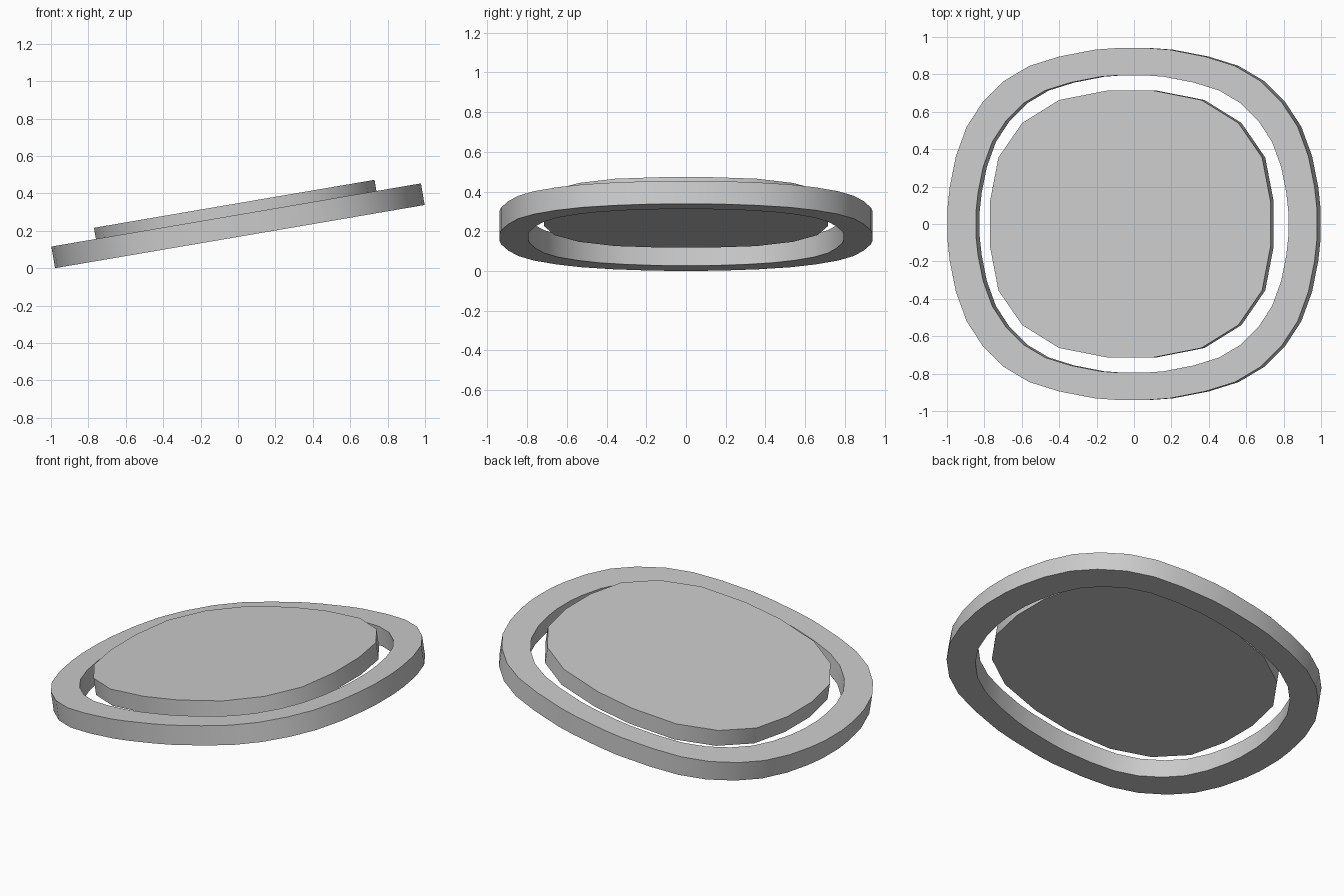
import bpy, bmesh, math

if "Cube" in bpy.data.objects:
    bpy.data.objects.remove(bpy.data.objects["Cube"])

TILT = math.radians(9.7)
STRETCH = 1 / math.cos(TILT)   # plan measurements -> in-plane lengths
CENTRE_Z = 0.227


def outline(quadrant):
    """Mirror one quadrant (from +x towards +y) into a closed loop."""
    half = quadrant + [(-x, y) for x, y in reversed(quadrant)]
    loop = half + [(x, -y) for x, y in reversed(half)]
    return [(x * STRETCH, y) for x, y in loop]


def finish(name, bm):
    bmesh.ops.recalc_face_normals(bm, faces=bm.faces)
    mesh = bpy.data.meshes.new(name)
    bm.to_mesh(mesh)
    bm.free()
    obj = bpy.data.objects.new(name, mesh)
    bpy.context.collection.objects.link(obj)
    obj.location.z = CENTRE_Z
    obj.rotation_euler.y = -TILT
    bpy.ops.object.select_all(action='DESELECT')
    obj.select_set(True)
    bpy.context.view_layer.objects.active = obj
    bpy.ops.object.shade_smooth_by_angle(angle=math.radians(35))
    return obj


def add_loop(bm, pts, z, s=1.0):
    return [bm.verts.new((x * s, y * s, z)) for x, y in pts]


def bridge(bm, a, b):
    n = len(a)
    for i in range(n):
        j = (i + 1) % n
        bm.faces.new((a[i], a[j], b[j], b[i]))


# Outer ring: rectangular section around a rounded-square outline
ring_pts = outline([(0.988, 0.08), (0.975, 0.2), (0.943, 0.36), (0.885, 0.52),
                    (0.80, 0.65), (0.685, 0.765), (0.55, 0.845),
                    (0.39, 0.895), (0.2, 0.932), (0.09, 0.94)])
bm = bmesh.new()
h, inner = 0.0585, 0.845
loops = [add_loop(bm, ring_pts, z, s)
         for z, s in ((-h, 1), (h, 1), (h, inner), (-h, inner))]
for i in range(4):
    bridge(bm, loops[i], loops[(i + 1) % 4])
finish("outer_ring", bm)

# Inner plate: twenty-sided slab raised slightly above the ring
plate_pts = outline([(0.75, 0.12), (0.705, 0.355), (0.578, 0.54),
                     (0.38, 0.663), (0.115, 0.715)])
bm = bmesh.new()
low = add_loop(bm, plate_pts, 0.019)
high = add_loop(bm, plate_pts, 0.119)
bridge(bm, low, high)
bm.faces.new(low)
bm.faces.new(high)
finish("inner_plate", bm)
